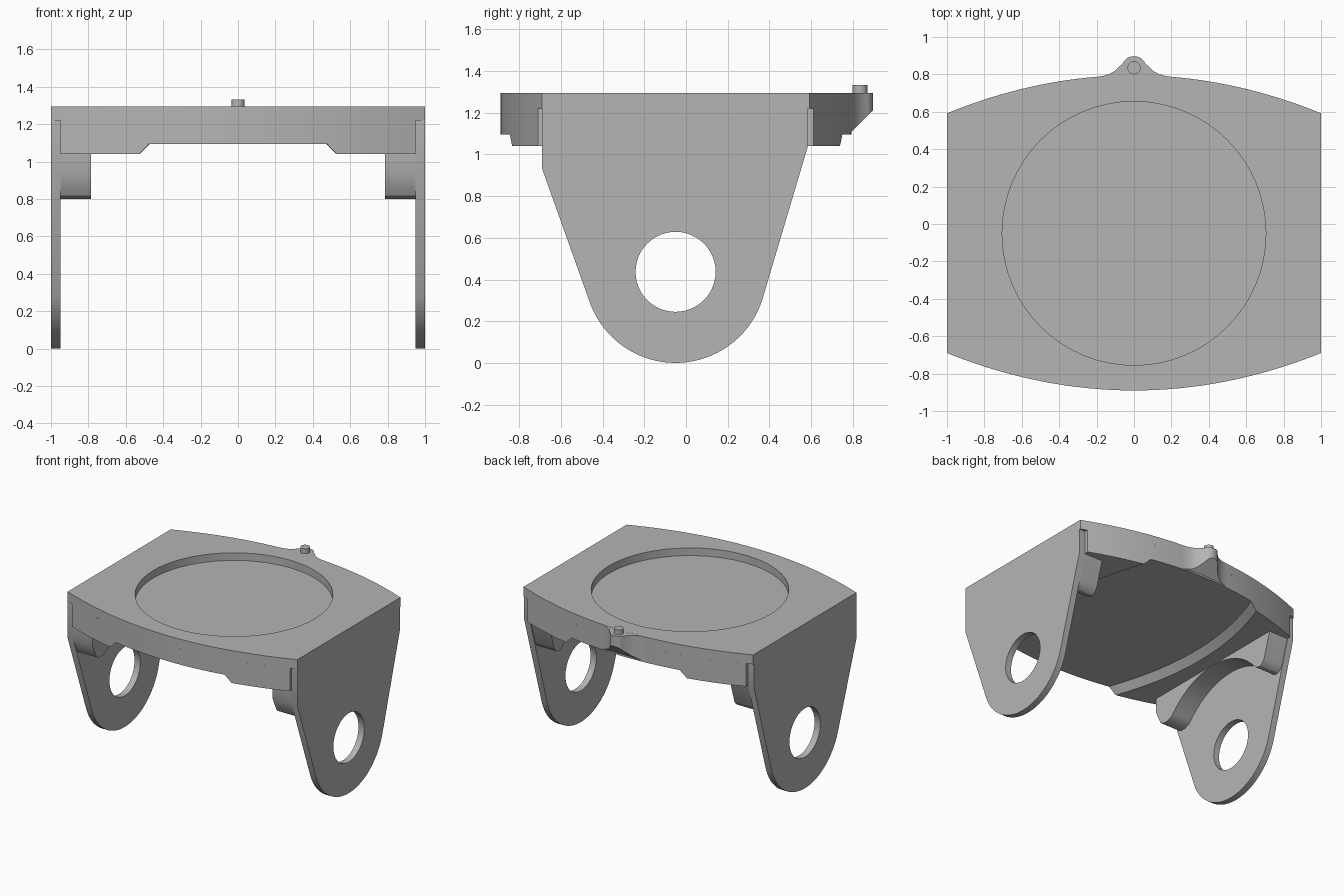
import bpy, bmesh
from math import sin, cos, radians, pi
from mathutils import Vector

if "Cube" in bpy.data.objects:
    bpy.data.objects.remove(bpy.data.objects["Cube"])

grey = bpy.data.materials.new("plain grey")
grey.use_nodes = True
grey.diffuse_color = (0.46, 0.46, 0.46, 1)
grey.node_tree.nodes["Principled BSDF"].inputs["Base Color"].default_value = grey.diffuse_color

MID = -0.05      # y of the pivot holes and the round seat
PIVOT = 0.437    # z of the pivot holes
TOP = 1.295
RIM = 1.22       # underside of the overhanging top layer
BASE = 1.04


def arc(cx, cy, r, start, end, steps):
    angles = [radians(start + (end - start) * i / steps) for i in range(steps + 1)]
    return [(cx + r * cos(a), cy + r * sin(a)) for a in angles]


def loft(name, lower, upper, lo, hi, axis="Z"):
    """Solid between two matching outlines, along X (outline = y, z) or Z (outline = x, y)."""
    place = (lambda p, d: (d, *p)) if axis == "X" else (lambda p, d: (*p, d))
    bm = bmesh.new()
    a = [bm.verts.new(place(p, lo)) for p in lower]
    b = [bm.verts.new(place(p, hi)) for p in upper]
    bm.faces.new(a)
    bm.faces.new(b)
    for i in range(len(a)):
        j = (i + 1) % len(a)
        bm.faces.new((a[i], a[j], b[j], b[i]))
    bmesh.ops.recalc_face_normals(bm, faces=bm.faces)
    mesh = bpy.data.meshes.new(name)
    bm.to_mesh(mesh)
    bm.free()
    mesh.materials.append(grey)
    obj = bpy.data.objects.new(name, mesh)
    bpy.context.collection.objects.link(obj)
    return obj


def prism(name, outline, lo, hi, axis="Z"):
    return loft(name, outline, outline, lo, hi, axis)


def activate(obj):
    bpy.ops.object.select_all(action="DESELECT")
    obj.select_set(True)
    bpy.context.view_layer.objects.active = obj


def cut(obj, cutter):
    mod = obj.modifiers.new("cut", "BOOLEAN")
    mod.operation = "DIFFERENCE"
    mod.solver = "EXACT"
    mod.object = cutter
    activate(obj)
    bpy.ops.object.modifier_apply(modifier=mod.name)
    bpy.data.objects.remove(cutter)


def front_y(x):
    return -0.89 + 0.2 * x * x


def back_y(x):
    return 0.795 - 0.203 * x * x


def plate_outline(half):
    xs = [half * (i / 16 - 1) for i in range(33)]
    return [(x, front_y(x)) for x in xs] + [(x, back_y(x)) for x in reversed(xs)]


parts = []

# Top layer with the shallow round seat
top_plate = prism("top_plate", plate_outline(1.0), RIM, TOP)
cut(top_plate, prism("seat_cutter", arc(0, MID, 0.705, 0, 354.375, 63), TOP - 0.06, TOP + 0.1))
parts.append(top_plate)

# Lower layer with a bevelled channel running front to back
lower_plate = prism("lower_plate", plate_outline(0.95), BASE, RIM)


def channel(extra):
    ys = [-1 + i / 12 for i in range(25)]
    right = [(0.52 + extra + 0.15 * max(0, 1 - ((y - MID) / 0.8) ** 2), y) for y in ys]
    return right + [(-x, y) for x, y in reversed(right)]


cut(lower_plate, loft("channel_cutter", channel(0.04), channel(-0.05), BASE - 0.04, BASE + 0.055))
parts.append(lower_plate)

# Rear tab, flared into the plate and sloped underneath
flare = [(0.2, 0.787), (0.165, 0.792), (0.13, 0.803), (0.1, 0.82), (0.08, 0.84)]
tab_outline = ([(-0.2, 0.7), (0.2, 0.7)] + flare + arc(0, 0.83, 0.067, 25, 155, 14)
               + [(-x, y) for x, y in reversed(flare)])
rear_tab = prism("rear_tab", tab_outline, BASE + 0.055, TOP - 0.0005)
bm = bmesh.new()
bm.from_mesh(rear_tab.data)
result = bmesh.ops.bisect_plane(bm, geom=bm.verts[:] + bm.edges[:] + bm.faces[:],
                                plane_co=Vector((0, 0.897, 1.212)),
                                plane_no=Vector((0, 1, -1)), clear_outer=True)
rim = [e for e in result["geom_cut"] if isinstance(e, bmesh.types.BMEdge)]
bmesh.ops.holes_fill(bm, edges=rim)
bmesh.ops.recalc_face_normals(bm, faces=bm.faces)
bm.to_mesh(rear_tab.data)
bm.free()
parts.append(rear_tab)

# Locating pin
parts.append(prism("locating_pin", arc(0, 0.835, 0.035, 0, 345, 23), TOP - 0.05, TOP + 0.038))

# Side legs with pivot holes, and arched braces on their inner faces
leg_outline = ([(0.585, RIM), (-0.69, RIM), (-0.69, 0.93)]
               + arc(MID, PIVOT, PIVOT, 198, 342, 36) + [(0.585, BASE)])
brace_outline = ([(-0.69, 1.06), (-0.69, 0.93), (-0.655, 0.85), (-0.635, 0.815),
                  (-0.6, 0.8), (-0.56, 0.8), (-0.53, 0.81)]
                 + arc(MID, PIVOT, 0.6, 139, 41, 28)
                 + [(0.425, 0.81), (0.45, 0.8), (0.475, 0.8), (0.5, 0.815),
                    (0.52, 0.845), (0.585, 1.06)])
for side, label in ((1, "left"), (-1, "right")):
    leg = prism(label + "_leg", leg_outline, side * 0.95, side, "X")
    cut(leg, prism("hole_cutter", arc(MID, PIVOT, 0.192, 0, 352.5, 47), side * 0.9, side * 1.1, "X"))
    brace = prism(label + "_brace", brace_outline, side * 0.785, side * 0.95, "X")
    parts += [leg, brace]

# Smooth curved walls, keep crisp edges
for part in parts:
    activate(part)
    bpy.ops.object.shade_smooth_by_angle(angle=pi / 6)
